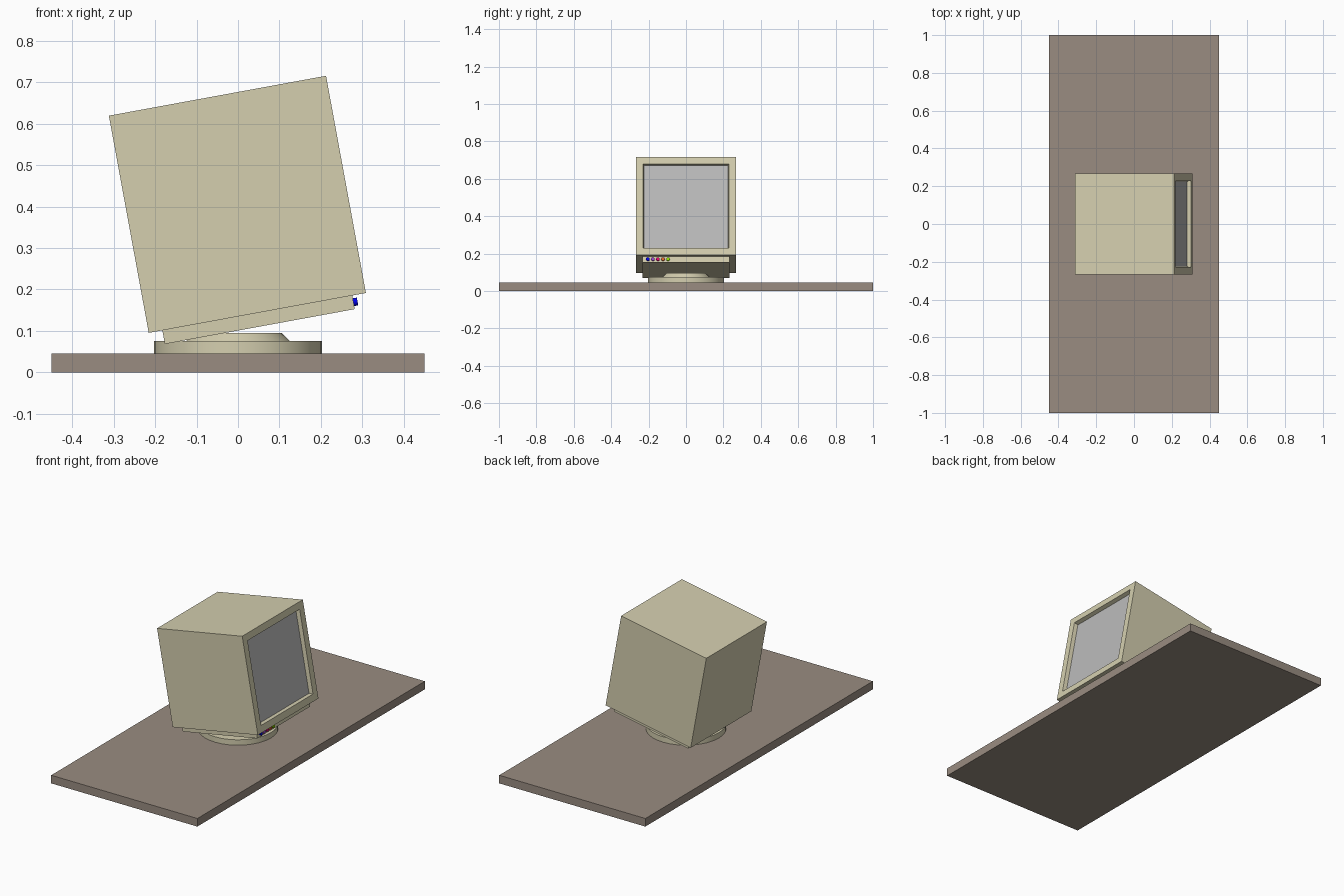
import bpy, bmesh, math
from mathutils import Matrix, Vector

if "Cube" in bpy.data.objects:
    bpy.data.objects.remove(bpy.data.objects["Cube"])

TILT = Matrix.Translation((-0.0015, 0, 0.4055)) @ Matrix.Rotation(math.radians(-10.4), 4, 'Y')


def material(name, rgb):
    m = bpy.data.materials.new(name)
    m.diffuse_color = (*rgb, 1)
    m.use_nodes = True
    m.node_tree.nodes["Principled BSDF"].inputs["Base Color"].default_value = m.diffuse_color
    return m


def finish(name, bm, mats, matrix=Matrix()):
    mesh = bpy.data.meshes.new(name)
    bm.to_mesh(mesh)
    bm.free()
    for m in mats:
        mesh.materials.append(m)
    ob = bpy.data.objects.new(name, mesh)
    bpy.context.collection.objects.link(ob)
    ob.matrix_world = matrix
    return ob


def box_mesh(lo, hi):
    bm = bmesh.new()
    lo, hi = Vector(lo), Vector(hi)
    bmesh.ops.create_cube(bm, size=1)
    bmesh.ops.scale(bm, vec=hi - lo, verts=bm.verts)
    bmesh.ops.translate(bm, vec=(lo + hi) / 2, verts=bm.verts)
    return bm


def smooth(ob):
    bpy.ops.object.select_all(action='DESELECT')
    bpy.context.view_layer.objects.active = ob
    ob.select_set(True)
    bpy.ops.object.shade_smooth_by_angle(angle=math.radians(30))


def lathe(name, profile, mat, segments=32):
    bm = bmesh.new()
    vs = [bm.verts.new((r, 0, z)) for r, z in profile]
    edges = [bm.edges.new(p) for p in zip(vs, vs[1:])]
    bmesh.ops.spin(bm, geom=vs + edges, axis=(0, 0, 1), cent=(0, 0, 0),
                   angle=math.tau, steps=segments, use_duplicate=False)
    bmesh.ops.remove_doubles(bm, verts=bm.verts, dist=1e-5)
    bmesh.ops.recalc_face_normals(bm, faces=bm.faces)
    smooth(finish(name, bm, [mat]))


beige = material("beige_plastic", (0.66, 0.62, 0.43))
wood = material("desk_brown", (0.32, 0.265, 0.22))
glass = material("screen_grey", (0.5, 0.5, 0.5))

# Desk top
finish("desk_top", box_mesh((-0.45, -1, 0), (0.45, 1, 0.045)), [wood])

# Round swivel foot with a conical collar
lathe("swivel_foot", [(0, 0.045), (0.203, 0.045), (0.203, 0.075), (0.126, 0.075),
                      (0.105, 0.095), (0, 0.095)], beige)

# Monitor case: inset the front face, then push the screen inwards
bm = box_mesh((-0.2665,) * 3, (0.2665,) * 3)
bm.faces.ensure_lookup_table()
front = max(bm.faces, key=lambda f: f.calc_center_median().x)
bmesh.ops.inset_region(bm, faces=[front], thickness=0.0535)
bmesh.ops.inset_region(bm, faces=[front], thickness=0.005, depth=-0.022)
front.material_index = 1
finish("monitor_case", bm, [beige, glass], TILT)

# Control panel slab under the case
finish("control_panel", box_mesh((-0.233, -0.233, -0.3), (0.233, 0.233, -0.2665)),
       [beige], TILT)

# Row of coloured buttons on the panel front
colours = {"blue": (0, 0, 0.8), "purple": (0.3, 0.05, 0.6), "crimson": (0.8, 0, 0.15),
           "orange": (0.75, 0.13, 0.02), "green": (0.3, 0.75, 0)}
for i, (label, rgb) in enumerate(colours.items()):
    bm = bmesh.new()
    bmesh.ops.create_cone(bm, cap_ends=True, segments=24, radius1=0.0095,
                          radius2=0.0095, depth=0.02)
    place = Matrix.Translation((0.233, -0.204 + 0.027 * i, -0.283)) @ Matrix.Rotation(math.pi / 2, 4, 'Y')
    smooth(finish("button_" + label, bm, [material("button_" + label, rgb)], TILT @ place))
